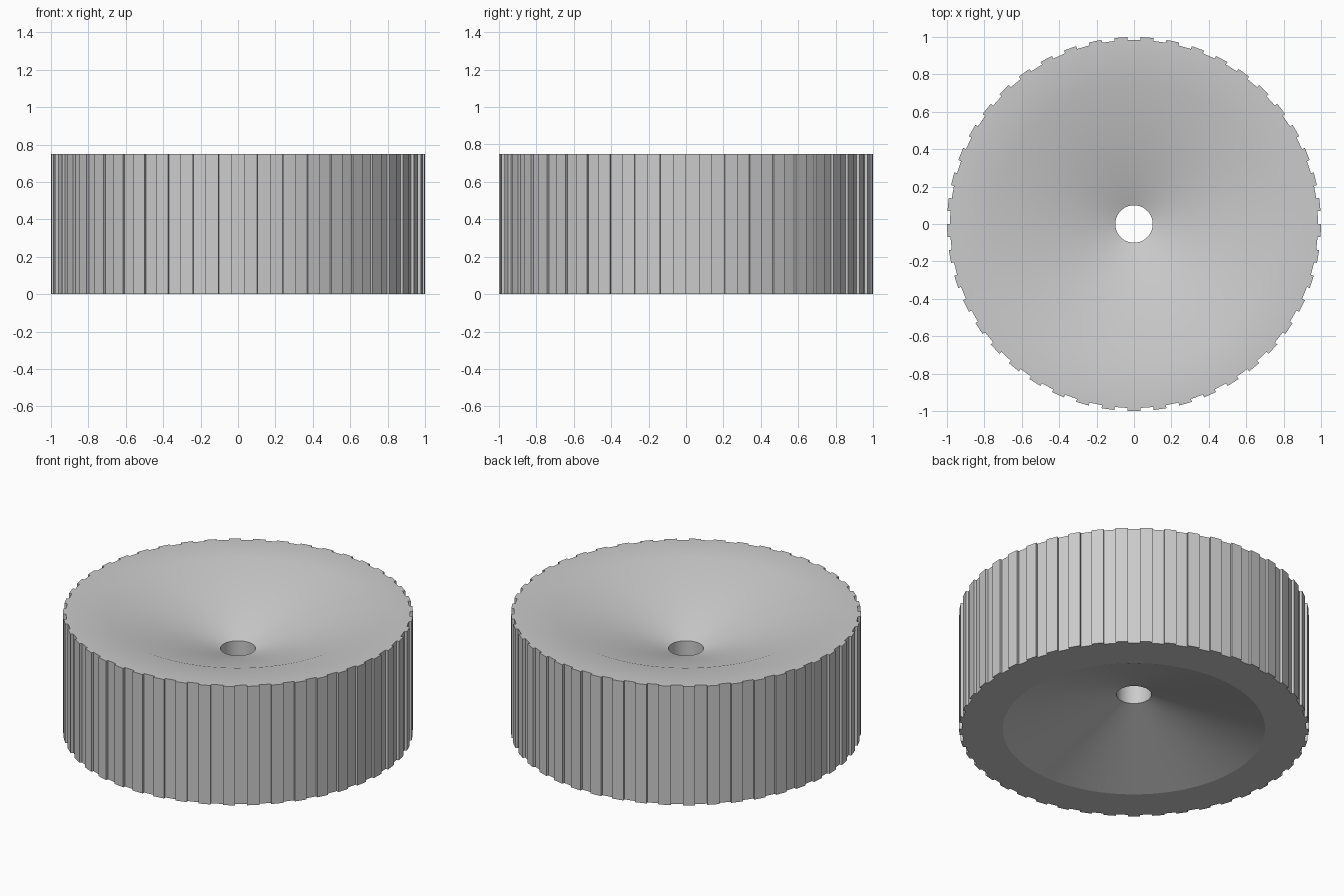
import bpy, bmesh
from math import radians, cos, sin

default = bpy.data.objects.get("Cube")
if default:
    bpy.data.objects.remove(default, do_unlink=True)

TEETH = 45
STEPS = TEETH * 2            # one tooth and one gap per pitch
HEIGHT = 0.75
DISH = 0.225                 # depth of each conical recess
HOLE_R, DISH_R, GAP_R, TOOTH_R = 0.1, 0.75, 0.984, 1.0

bm = bmesh.new()


def ring(radius, z):
    """Ring of vertices; a tooth is centred on the front (-y)."""
    verts = []
    for i in range(STEPS):
        a = radians(270 + (i - 0.5) * 360 / STEPS)
        verts.append(bm.verts.new((radius * cos(a), radius * sin(a), z)))
    return verts


def quad(a, b, i):
    """Face joining step i of two rings."""
    j = (i + 1) % STEPS
    return bm.faces.new((a[i], a[j], b[j], b[i]))


# Rings from the bottom bore, outward, up the side and back to the top bore
bore_low = ring(HOLE_R, DISH)
dish_low = ring(DISH_R, 0)
gap_low = ring(GAP_R, 0)
tooth_low = ring(TOOTH_R, 0)
tooth_top = ring(TOOTH_R, HEIGHT)
gap_top = ring(GAP_R, HEIGHT)
dish_top = ring(DISH_R, HEIGHT)
bore_top = ring(HOLE_R, HEIGHT - DISH)

for i in range(STEPS):
    # Bore, conical recesses and flat rims
    for a, b in ((bore_top, bore_low), (bore_low, dish_low), (dish_low, gap_low),
                 (gap_top, dish_top), (dish_top, bore_top)):
        quad(a, b, i)
    if i % 2 == 0:
        # Tooth: end caps and outer face
        quad(gap_low, tooth_low, i)
        quad(tooth_low, tooth_top, i)
        quad(tooth_top, gap_top, i)
    else:
        # Gap between teeth
        quad(gap_low, gap_top, i)
    # Flank of the tooth
    bm.faces.new((gap_low[i], tooth_low[i], tooth_top[i], gap_top[i]))
    # Crisp edge around the lower recess
    bm.edges.get((dish_low[i], dish_low[(i + 1) % STEPS])).smooth = False

bmesh.ops.recalc_face_normals(bm, faces=bm.faces[:])
mesh = bpy.data.meshes.new("toothed_wheel")
bm.to_mesh(mesh)
bm.free()

grey = bpy.data.materials.new("plain grey")
grey.use_nodes = True
colour = (0.6, 0.6, 0.6, 1)
grey.diffuse_color = colour
grey.node_tree.nodes["Principled BSDF"].inputs["Base Color"].default_value = colour
mesh.materials.append(grey)

wheel = bpy.data.objects.new("toothed_wheel", mesh)
bpy.context.collection.objects.link(wheel)
bpy.ops.object.select_all(action="DESELECT")
wheel.select_set(True)
bpy.context.view_layer.objects.active = wheel
bpy.ops.object.shade_smooth_by_angle(angle=radians(30))
